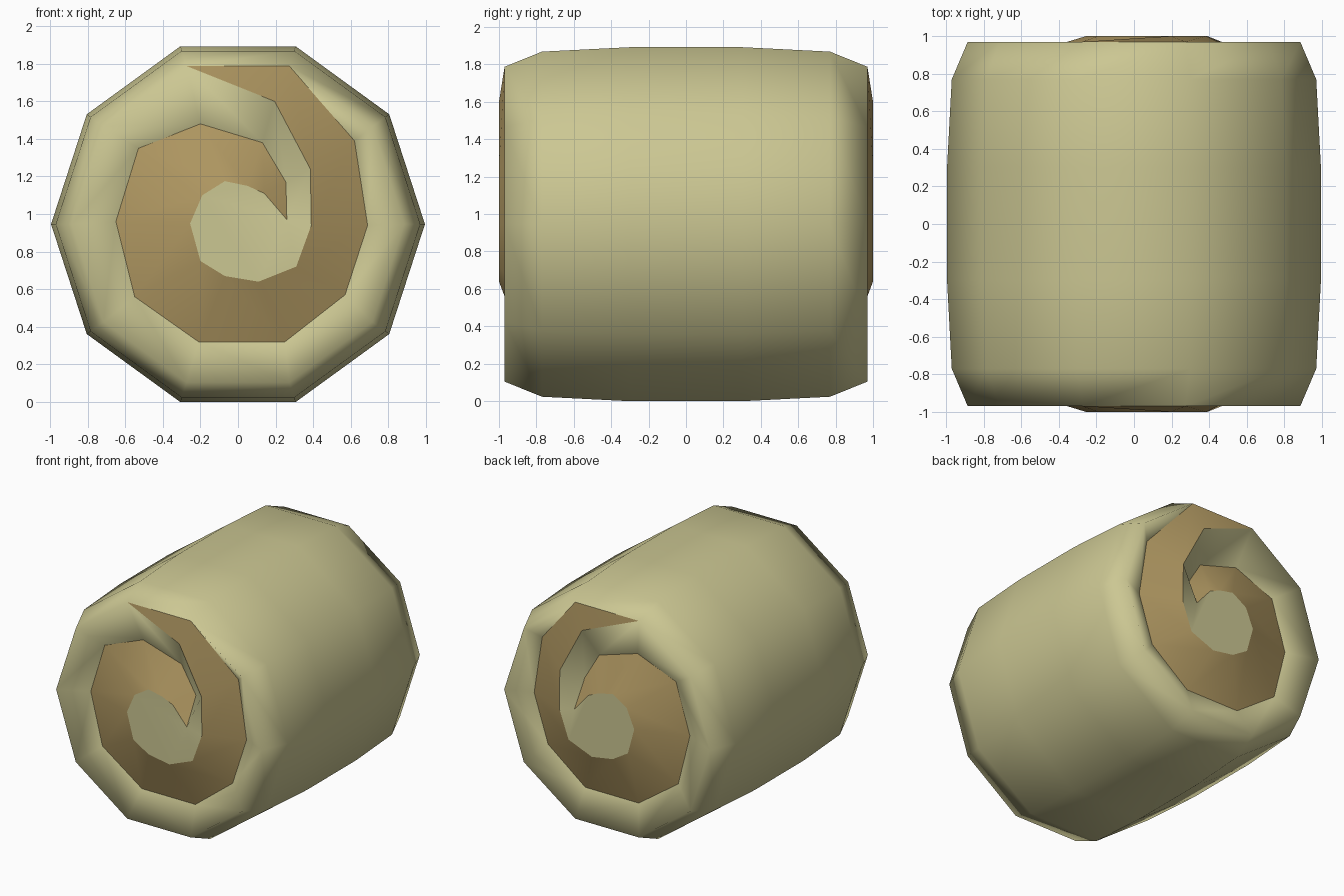
import bpy, bmesh, math

if "Cube" in bpy.data.objects:
    bpy.data.objects.remove(bpy.data.objects["Cube"])

CZ = 0.946   # roll axis height
N = 10       # sides


def material(name, col):
    m = bpy.data.materials.new(name)
    m.diffuse_color = (*col, 1)
    m.use_nodes = True
    m.node_tree.nodes["Principled BSDF"].inputs["Base Color"].default_value = m.diffuse_color
    return m


# Spiral relief on the roll ends, listed clockwise from the top (x, z)
valley_pts = [(.62, 1.39), (.69, .94), (.57, .57), (.25, .32), (-.21, .32), (-.55, .56),
              (-.65, .96), (-.53, 1.35), (-.2, 1.48), (.13, 1.38), (.255, 1.17)]
crest_pts = [(.195, 1.6), (.385, 1.24), (.39, .94), (.31, .72), (.11, .64), (-.07, .67),
             (-.2, .75), (-.255, .95), (-.19, 1.10), (-.07, 1.175), (.05, 1.15),
             (.14, 1.11), (.26, .97)]
VALLEY, CREST = 0.88, 1.0

bm = bmesh.new()


def ring(y, r):
    # clockwise seen from the front, starting right of the top
    out = []
    for i in range(N):
        a = math.radians(72 - 36 * i)
        out.append(bm.verts.new((r * math.cos(a), y, CZ + r * math.sin(a))))
    return out


def face(vs, mat=0):
    f = bm.faces.new(list(dict.fromkeys(vs)))
    f.material_index = mat
    f.smooth = True


# Barrel side
profile = [(-.97, .885), (-.77, .97), (-.3, .995), (.3, .995), (.77, .97), (.97, .885)]
rings = [ring(y, r) for y, r in profile]
for a, b in zip(rings, rings[1:]):
    for i in range(N):
        j = (i + 1) % N
        face([a[i], a[j], b[j], b[i]])


# Rolled ends, the back mirrors the front
def rolled_end(rim, side):
    crest = [rim[-1]] + [bm.verts.new((x, side * CREST, z)) for x, z in crest_pts]
    valley = [rim[0]] + [bm.verts.new((x, side * VALLEY, z)) for x, z in valley_pts] + [crest[-1]]
    outer = rim + crest[1:4]
    face([rim[0], crest[0], crest[1]], 1)
    for i in range(12):
        face([outer[i], outer[i + 1], valley[i + 1], valley[i]])
        face([valley[i], valley[i + 1], crest[i + 2], crest[i + 1]], 1)
    face(crest[3:])


rolled_end(rings[0], -1)
rolled_end(rings[-1], 1)
bmesh.ops.recalc_face_normals(bm, faces=bm.faces)

# Crisp edges where the two colours meet
for e in bm.edges:
    if len({f.material_index for f in e.link_faces}) > 1:
        e.smooth = False

me = bpy.data.meshes.new("hay_roll")
bm.to_mesh(me)
bm.free()
me.materials.append(material("straw", (.60, .57, .29)))
me.materials.append(material("straw_shadow", (.43, .31, .12)))
bpy.context.collection.objects.link(bpy.data.objects.new("hay_roll", me))
